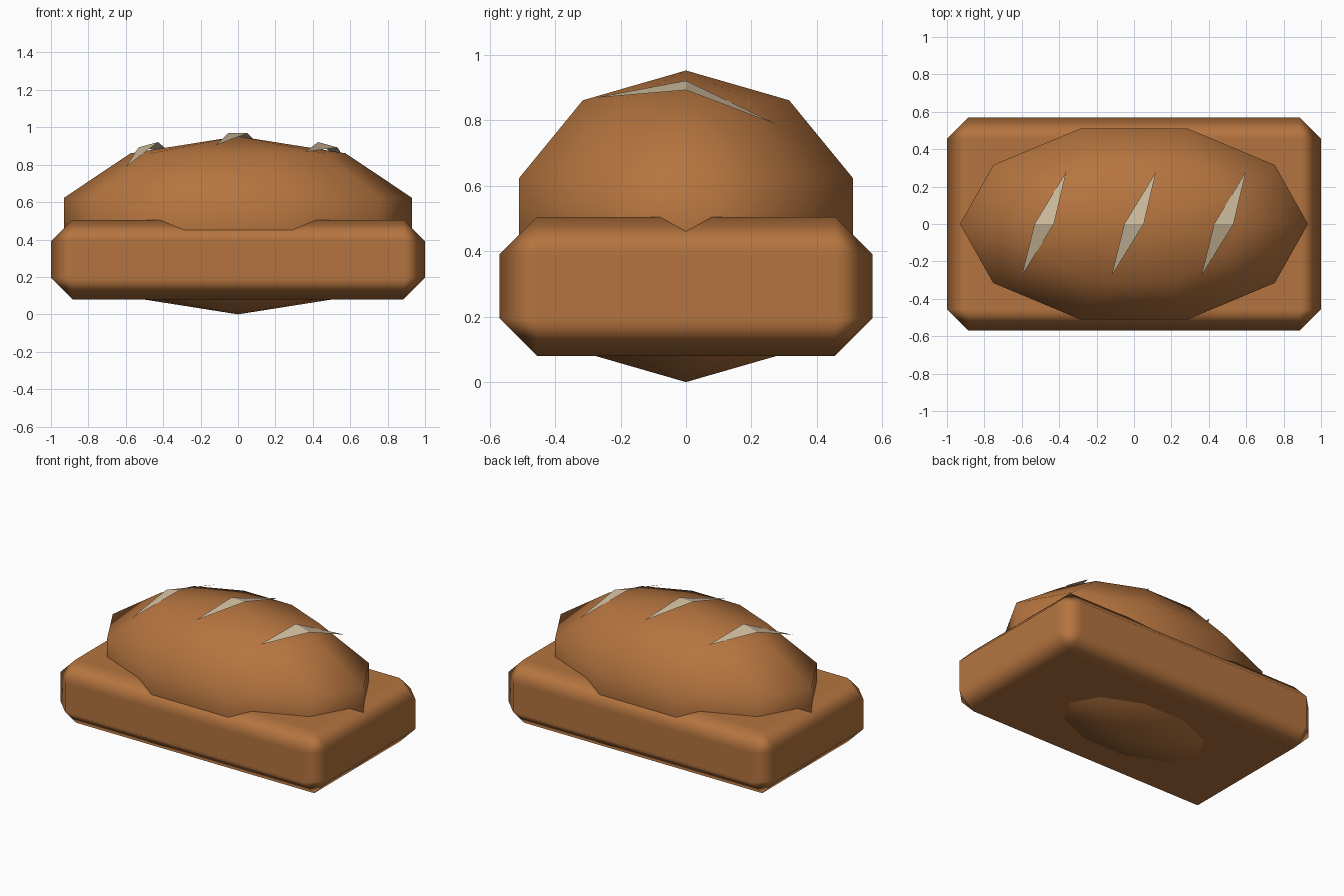
import bpy
from math import pi, sin, cos, sqrt

cube = bpy.data.objects.get("Cube")
if cube:
    bpy.data.objects.remove(cube, do_unlink=True)

# Ellipsoid radii of the loaf; its centre height equals its z radius
RX, RY, RZ = 0.978, 0.564, 0.476


def make_material(name, colour):
    mat = bpy.data.materials.new(name)
    mat.use_nodes = True
    mat.diffuse_color = colour
    mat.node_tree.nodes["Principled BSDF"].inputs["Base Color"].default_value = colour
    return mat


def make_object(name, verts, faces, mat, smooth):
    mesh = bpy.data.meshes.new(name)
    mesh.from_pydata(verts, [], faces)
    mesh.materials.append(mat)
    for poly in mesh.polygons:
        poly.use_smooth = smooth
    obj = bpy.data.objects.new(name, mesh)
    bpy.context.collection.objects.link(obj)
    return obj


crust = make_material("crust_brown", (0.46, 0.175, 0.05, 1))
cream = make_material("score_cream", (0.60, 0.49, 0.33, 1))

# Base slab: a box with every edge chamfered
base_verts = [(x, y, z) for x in (-1, 1) for y in (-0.57, 0.57) for z in (0.08, 0.505)]
base_faces = [(0, 1, 3, 2), (4, 6, 7, 5), (0, 4, 5, 1),
              (2, 3, 7, 6), (0, 2, 6, 4), (1, 5, 7, 3)]
base = make_object("bread_base", base_verts, base_faces, crust, True)
bevel = base.modifiers.new("chamfer", "BEVEL")
bevel.width = 0.115
bevel.segments = 1
bevel.harden_normals = True

# Domed loaf: a low-poly ellipsoid with vertices on the x axis
SEGMENTS, BANDS = 10, 5
verts = [(0, 0, 2 * RZ)]
for ring in range(1, BANDS):
    phi = pi * ring / BANDS
    for i in range(SEGMENTS):
        a = 2 * pi * i / SEGMENTS
        verts.append((RX * sin(phi) * cos(a), RY * sin(phi) * sin(a), RZ + RZ * cos(phi)))
verts.append((0, 0, 0))
last = len(verts) - 1
faces = []
for i in range(SEGMENTS):
    j = (i + 1) % SEGMENTS
    faces.append((0, 1 + i, 1 + j))
    for ring in range(BANDS - 2):
        top, low = 1 + ring * SEGMENTS, 1 + (ring + 1) * SEGMENTS
        faces.append((top + i, low + i, low + j, top + j))
    faces.append((last, last - SEGMENTS + j, last - SEGMENTS + i))
make_object("loaf_dome", verts, faces, crust, True)


def on_crust(x, y):
    """Point floating just above the true ellipsoid."""
    return (x, y, RZ + RZ * sqrt(1 - (x / RX) ** 2 - (y / RY) ** 2) + 0.017)


# Score marks: slanted diamonds folded over the crown
for name, cx in (("right", -0.48), ("middle", 0), ("left", 0.48)):
    points = [(-0.12, -0.277), (0.052, 0), (0.118, 0.28), (-0.052, 0)]
    make_object("score_mark_" + name, [on_crust(cx + x, y) for x, y in points],
                [(0, 1, 3), (1, 2, 3)], cream, False)
